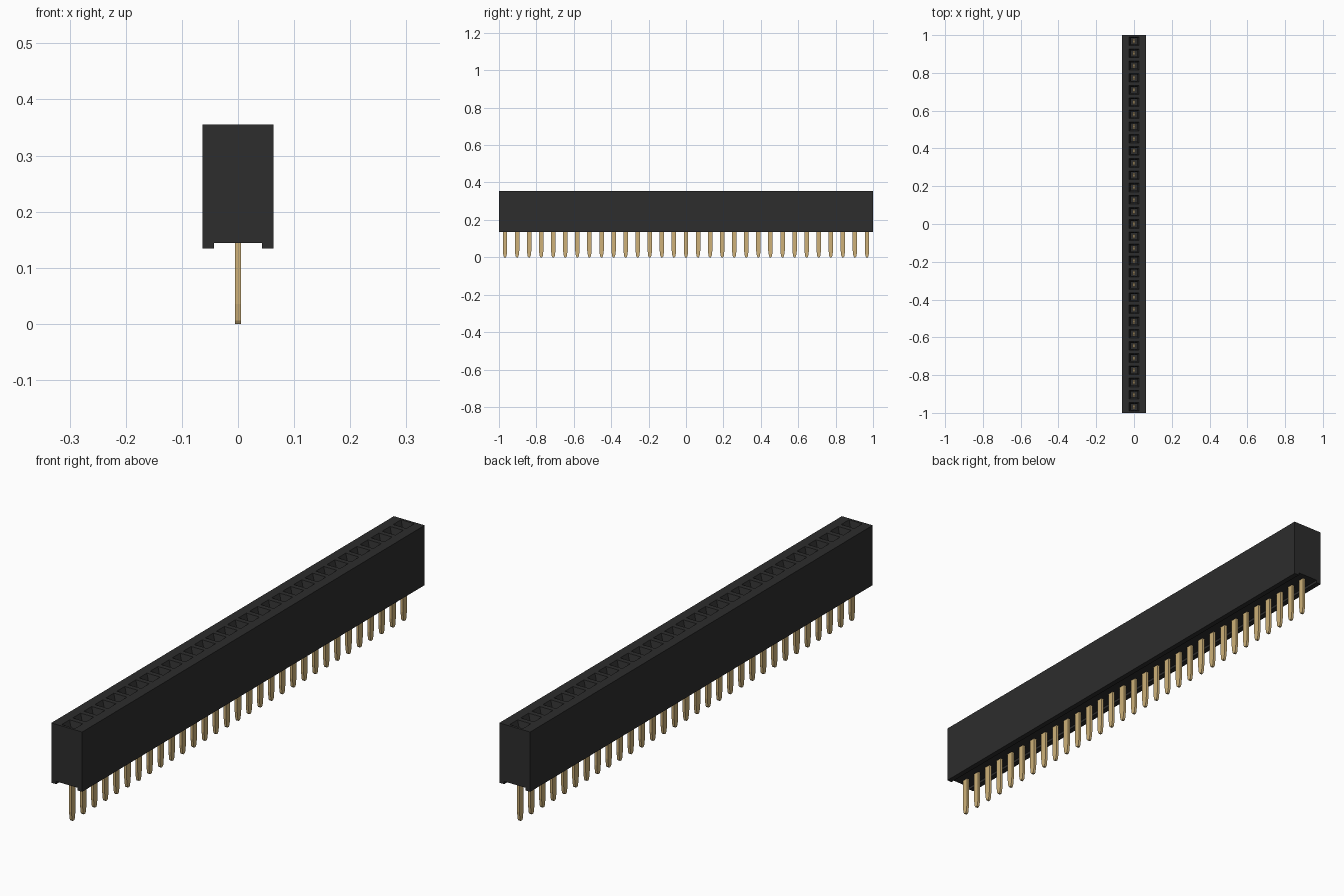
import bpy
import bmesh

cube = bpy.data.objects.get("Cube")
if cube:
    bpy.data.objects.remove(cube, do_unlink=True)

COUNT = 31
LENGTH = 2.0
PITCH = LENGTH / COUNT
HALF_W = 0.063
TOP, RECESS, BOTTOM = 0.355, 0.144, 0.134


def material(name, colour, roughness):
    mat = bpy.data.materials.new(name)
    mat.use_nodes = True
    mat.diffuse_color = (*colour, 1)
    bsdf = mat.node_tree.nodes["Principled BSDF"]
    bsdf.inputs["Base Color"].default_value = (*colour, 1)
    bsdf.inputs["Roughness"].default_value = roughness
    return mat


black = material("black plastic", (0.026, 0.026, 0.026), 0.6)
gold = material("gold contact", (0.62, 0.44, 0.19), 0.5)


def finish(bm, name, mat):
    bmesh.ops.remove_doubles(bm, verts=bm.verts[:], dist=0.0001)
    bmesh.ops.recalc_face_normals(bm, faces=bm.faces[:])
    mesh = bpy.data.meshes.new(name)
    bm.to_mesh(mesh)
    bm.free()
    mesh.materials.append(mat)
    obj = bpy.data.objects.new(name, mesh)
    bpy.context.collection.objects.link(obj)
    return obj


def rectangle(bm, half_x, half_y, y, z):
    corners = ((-1, -1), (1, -1), (1, 1), (-1, 1))
    return [bm.verts.new((sx * half_x, y + sy * half_y, z)) for sx, sy in corners]


def bridge(bm, a, b):
    for i in range(len(a)):
        j = (i + 1) % len(a)
        bm.faces.new((a[i], a[j], b[j], b[i]))


centres = [-LENGTH / 2 + PITCH * (i + 0.5) for i in range(COUNT)]

# Housing: grooved underside profile swept along y, one slice per socket
bm = bmesh.new()
half = [(HALF_W, TOP), (HALF_W, BOTTOM), (0.043, BOTTOM), (0.043, RECESS)]
profile = half + [(-x, z) for x, z in reversed(half)]
rings = []
for i in range(COUNT + 1):
    y = -LENGTH / 2 + i * PITCH
    rings.append([bm.verts.new((x, y, z)) for x, z in profile])
for a, b in zip(rings, rings[1:]):
    for k in range(len(profile) - 1):
        bm.faces.new((a[k], a[k + 1], b[k + 1], b[k]))
bm.faces.new(rings[0])
bm.faces.new(rings[-1])

# Funnel-shaped socket in the top of each slice
for y in centres:
    steps = ((HALF_W, PITCH / 2, TOP), (0.027, 0.023, TOP),
             (0.016, 0.016, TOP - 0.025), (0.016, 0.016, 0.2))
    loops = [rectangle(bm, hx, hy, y, z) for hx, hy, z in steps]
    for a, b in zip(loops, loops[1:]):
        bridge(bm, a, b)
    bm.faces.new(loops[-1])
finish(bm, "socket_housing", black)

# Pins: flat blades with a tapered tip below and a forked contact inside
bm = bmesh.new()
edge = [(0.004, 0.0), (0.008, 0.006), (0.012, 0.035), (0.012, 0.305),
        (0.005, 0.305), (0.005, 0.215)]
outline = edge + [(-y, z) for y, z in reversed(edge)]
for centre in centres:
    sides = [[bm.verts.new((x, centre + y, z)) for y, z in outline]
             for x in (-0.005, 0.005)]
    bridge(bm, *sides)
    for side in sides:
        bm.faces.new(side)
finish(bm, "contact_pins", gold)
